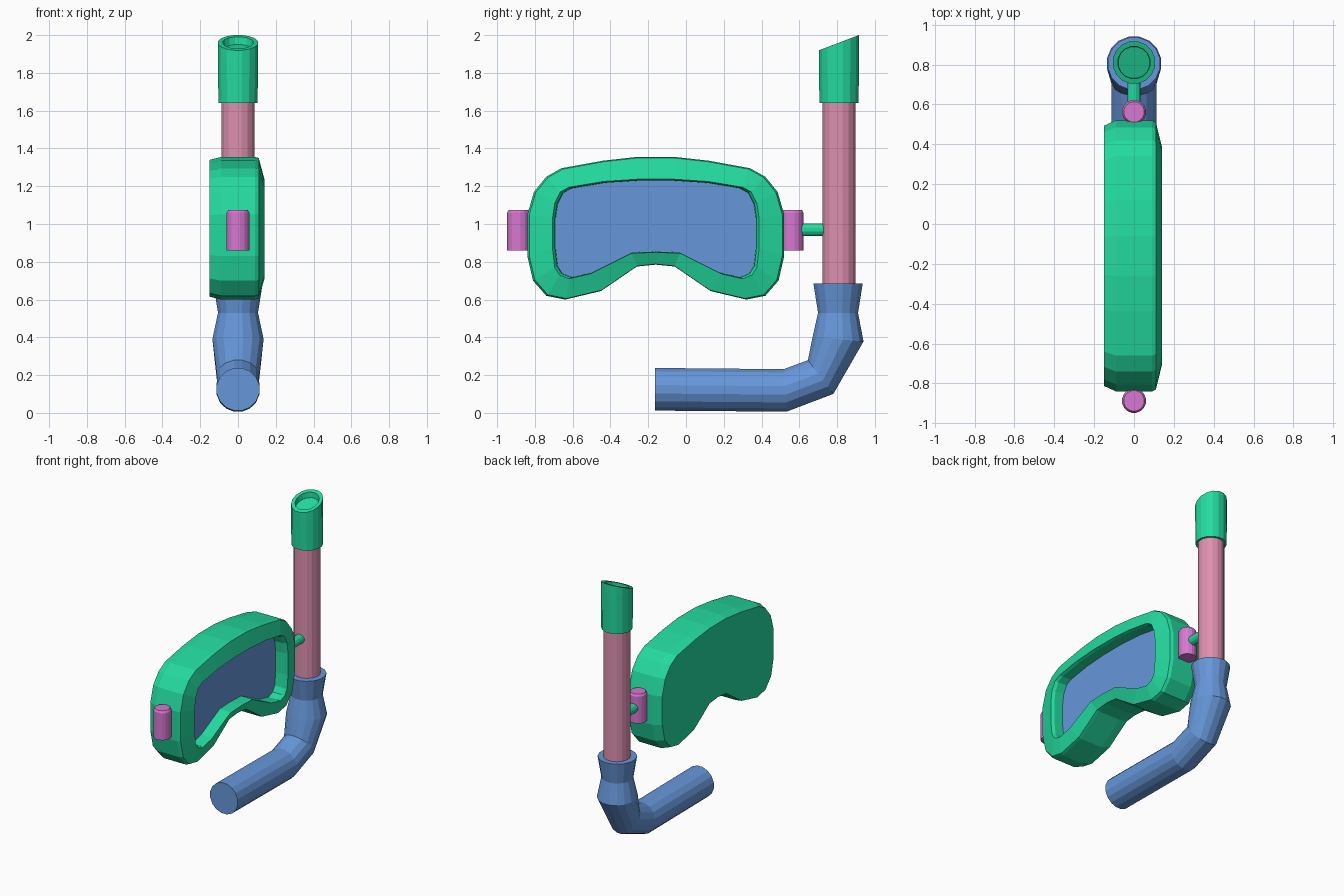
import bpy, bmesh, math
from mathutils import Vector

cube = bpy.data.objects.get("Cube")
if cube:
    bpy.data.objects.remove(cube)


def material(name, rgb):
    m = bpy.data.materials.new(name)
    m.use_nodes = True
    m.diffuse_color = (*rgb, 1)
    m.node_tree.nodes["Principled BSDF"].inputs["Base Color"].default_value = (*rgb, 1)
    return m


GREEN = material("sea_green", (0.017, 0.70, 0.345))
BLUE = material("soft_blue", (0.135, 0.31, 0.70))
PINK = material("dusty_pink", (0.73, 0.28, 0.43))
MAGENTA = material("orchid", (0.68, 0.19, 0.63))


def loft(name, rings, *mats):
    """Skin a row of equal-sized rings and cap both ends; a second material colours the last cap."""
    bm = bmesh.new()
    loops = [[bm.verts.new(p) for p in ring] for ring in rings]
    n = len(loops[0])
    for a, b in zip(loops, loops[1:]):
        for i in range(n):
            j = (i + 1) % n
            bm.faces.new((a[i], a[j], b[j], b[i]))
    bm.faces.new(loops[0])
    bm.faces.new(loops[-1]).material_index = len(mats) - 1
    bmesh.ops.recalc_face_normals(bm, faces=bm.faces)
    mesh = bpy.data.meshes.new(name)
    bm.to_mesh(mesh)
    bm.free()
    for m in mats:
        mesh.materials.append(m)
    obj = bpy.data.objects.new(name, mesh)
    bpy.context.collection.objects.link(obj)
    return obj


def ring(y, z, r, tilt=0, sides=16, slope=0):
    """Circle round the x axis line; tilt turns it in the yz plane, slope shears its z."""
    t = math.radians(tilt)
    pts = []
    for i in range(sides):
        a = math.tau * (i + 0.5) / sides
        c, s = r * math.cos(a), r * math.sin(a)
        pts.append(Vector((c, y + s * math.cos(t), z + s * math.sin(t) + slope * s)))
    return pts


# Mask: half outlines as (distance from the mask's middle, height)
MID_Y, MID_Z = -0.16, 0.98
OUTER = [(0.1, 1.355), (0.28, 1.335), (0.5, 1.295), (0.58, 1.25), (0.645, 1.17),
         (0.68, 1.05), (0.68, 0.83), (0.65, 0.70), (0.58, 0.62), (0.48, 0.60),
         (0.29, 0.645), (0.1, 0.775), (0, 0.785)]
OPENING = [(0.1, 1.237), (0.28, 1.225), (0.46, 1.195), (0.505, 1.17), (0.535, 1.11),
           (0.547, 1.03), (0.547, 0.87), (0.535, 0.77), (0.51, 0.73), (0.46, 0.71),
           (0.35, 0.735), (0.13, 0.845), (0, 0.85)]


def mask_ring(half, x, scale=1):
    full = half + [(-u, z) for u, z in reversed(half[:-1])]
    return [(x, MID_Y + u * scale, MID_Z + (z - MID_Z) * scale) for u, z in full]


loft("mask_frame_and_lens", [
    mask_ring(OUTER, -0.15, 0.96),
    mask_ring(OUTER, -0.09),
    mask_ring(OUTER, 0.09),
    mask_ring(OUTER, 0.11, 0.985),
    mask_ring(OPENING, 0.14),
    mask_ring(OPENING, 0.12, 0.975),
    mask_ring(OPENING, 0.05, 0.97)], GREEN, BLUE)

# Strap clips on both ends of the mask
for name, y in (("front_strap_clip", -0.887), ("rear_strap_clip", 0.562)):
    loft(name, [ring(y, 0.86, 0.061), ring(y, 1.06, 0.061), ring(y, 1.075, 0.052)], MAGENTA)

# Peg joining the rear clip to the breathing tube
loft("tube_peg", [ring(y, 0.97, 0.035, 90, 12) for y in (0.60, 0.74)], GREEN)

# Breathing tube
TUBE_Y = 0.81
loft("breathing_tube", [ring(TUBE_Y, z, 0.09) for z in (0.66, 1.68)], PINK)

# Slanted hollow cap on top of the tube
SLOPE = 0.38
loft("tube_cap", [
    ring(TUBE_Y, 1.64, 0.106),
    ring(TUBE_Y, 1.90, 0.108, slope=SLOPE),
    ring(TUBE_Y, 1.96, 0.108, slope=SLOPE),
    ring(TUBE_Y, 1.96, 0.082, slope=SLOPE),
    ring(TUBE_Y, 1.92, 0.080, slope=SLOPE)], GREEN)

# Bent mouthpiece tube
loft("mouthpiece_tube", [
    ring(0.805, 0.685, 0.133),
    ring(0.805, 0.53, 0.108),
    ring(0.805, 0.39, 0.138, -5),
    ring(0.713, 0.19, 0.114, -53),
    ring(0.525, 0.119, 0.115, -86),
    ring(-0.165, 0.125, 0.115, -90)], BLUE)
